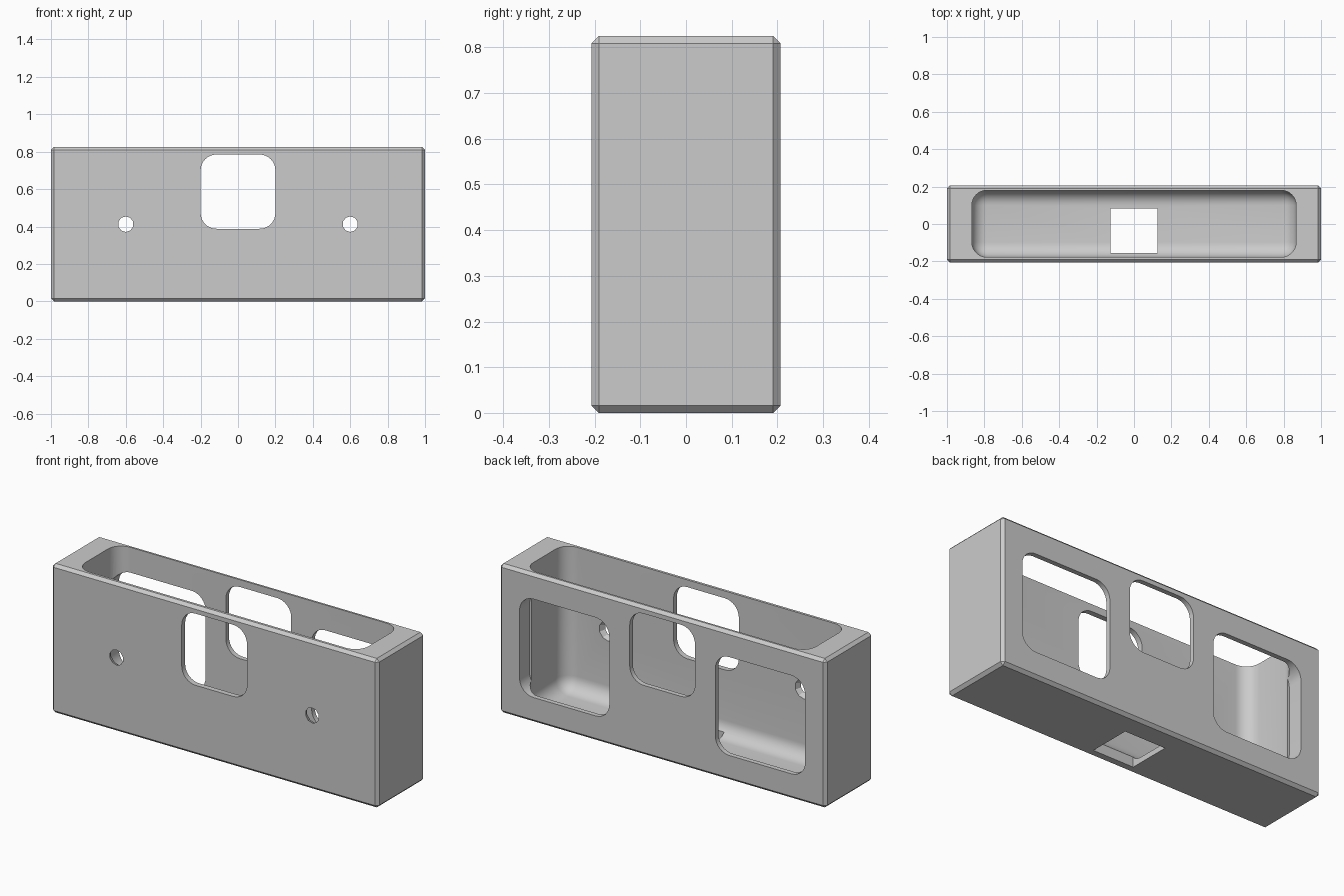
import bpy, bmesh, math
from mathutils import Matrix, Vector

if "Cube" in bpy.data.objects:
    bpy.data.objects.remove(bpy.data.objects["Cube"])

H, D = 0.825, 0.207      # height, half depth


def box(name, lo, hi, radius=0.0, segs=8, pick=lambda d, mid: True):
    """Box between two corners; edges chosen by direction and midpoint are bevelled."""
    lo, hi = Vector(lo), Vector(hi)
    bm = bmesh.new()
    bmesh.ops.create_cube(bm, size=1)
    for v in bm.verts:
        v.co = (lo + hi) / 2 + v.co * (hi - lo)
    if radius:
        edges = [e for e in bm.edges
                 if pick((e.verts[1].co - e.verts[0].co).normalized(),
                         (e.verts[0].co + e.verts[1].co) / 2)]
        bmesh.ops.bevel(bm, geom=edges, offset=radius, segments=segs,
                        profile=0.5, affect='EDGES')
    return finish(name, bm)


def finish(name, bm):
    bmesh.ops.recalc_face_normals(bm, faces=bm.faces)
    me = bpy.data.meshes.new(name)
    bm.to_mesh(me)
    bm.free()
    ob = bpy.data.objects.new(name, me)
    bpy.context.collection.objects.link(ob)
    return ob


def window(x0, x1, z0, z1, y0, y1):
    return box("window_cutter", (x0, y0, z0), (x1, y1, z1), 0.085, 8,
               lambda d, mid: abs(d.y) > 0.9)


def screw_hole(x):
    """Countersunk hole, wider on the inside of the front wall."""
    bm = bmesh.new()
    m = (Matrix.Translation((x, -0.19, 0.4125)) @ Matrix.Rotation(-math.pi / 2, 4, 'X'))
    bmesh.ops.create_cone(bm, cap_ends=True, segments=10, radius1=0.035,
                          radius2=0.065, depth=0.06, matrix=m)
    return finish("screw_hole_cutter", bm)


# chamfered outer block
case = box("case", (-1, -D, 0), (1, D, H), 0.016, 1)
mat = bpy.data.materials.new("grey")
mat.diffuse_color = (0.6, 0.6, 0.6, 1)
mat.use_nodes = True
mat.node_tree.nodes["Principled BSDF"].inputs["Base Color"].default_value = mat.diffuse_color
case.data.materials.append(mat)

cutters = [
    # open-topped cavity with rounded corners and floor
    box("cavity_cutter", (-0.867, -0.177, 0.03), (0.867, 0.18, 1.2), 0.08, 8,
        lambda d, mid: abs(d.z) > 0.9 or mid.z < 0.1),
    # centre window through front and back
    window(-0.2, 0.2, 0.388, 0.785, -0.4, 0.4),
    # square slot in the floor
    box("floor_slot_cutter", (-0.125, -0.155, -0.1), (0.125, 0.083, 0.2)),
]
# side windows in the back, screw holes in the front
for s in (-1, 1):
    cutters.append(window(s * 0.6 - 0.275, s * 0.6 + 0.275, 0.14, 0.685, 0.12, 0.4))
    cutters.append(screw_hole(s * 0.6))

bpy.context.view_layer.objects.active = case
case.select_set(True)
for c in cutters:
    c.hide_render = True
    mod = case.modifiers.new("cut", 'BOOLEAN')
    mod.operation = 'DIFFERENCE'
    mod.solver = 'EXACT'
    mod.object = c
    bpy.ops.object.modifier_apply(modifier=mod.name)
    bpy.data.objects.remove(c)

bpy.ops.object.shade_smooth_by_angle(angle=math.radians(30))
